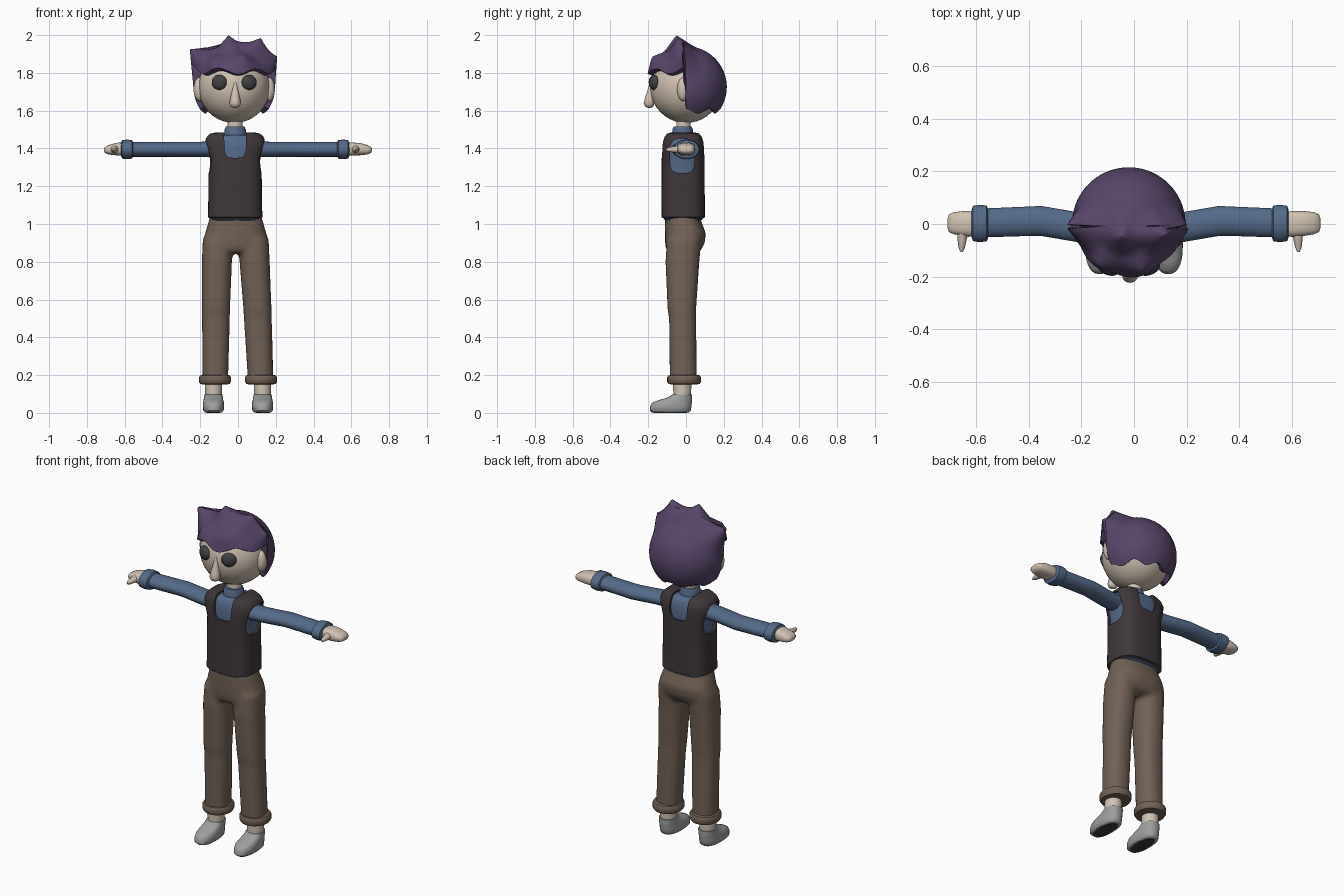
import bpy, bmesh
from math import sin, cos, pi, radians, copysign, acos
from mathutils import Vector, Matrix

cube = bpy.data.objects.get("Cube")
if cube:
    bpy.data.objects.remove(cube)


def material(name, rgb):
    m = bpy.data.materials.new(name)
    m.use_nodes = True
    m.diffuse_color = (*rgb, 1)
    m.node_tree.nodes["Principled BSDF"].inputs["Base Color"].default_value = (*rgb, 1)
    return m


SKIN = material("skin", (0.64, 0.54, 0.45))
HAIR = material("purple hair", (0.095, 0.06, 0.14))
SHIRT = material("blue shirt", (0.09, 0.145, 0.25))
VEST = material("dark vest", (0.05, 0.038, 0.043))
PANTS = material("brown trousers", (0.165, 0.12, 0.092))
SHOE = material("grey shoe", (0.34, 0.35, 0.35))
EYE = material("dark grey eye", (0.055, 0.055, 0.058))
SOLE = material("dark sole", (0.045, 0.04, 0.04))

CX = -0.015  # body centre line


def finish(name, bm, *mats, angle=45):
    bmesh.ops.recalc_face_normals(bm, faces=bm.faces)
    mesh = bpy.data.meshes.new(name)
    bm.to_mesh(mesh)
    bm.free()
    ob = bpy.data.objects.new(name, mesh)
    bpy.context.collection.objects.link(ob)
    for m in mats:
        mesh.materials.append(m)
    smooth(ob, angle)
    return ob


def smooth(ob, angle):
    bpy.ops.object.select_all(action='DESELECT')
    ob.select_set(True)
    bpy.context.view_layer.objects.active = ob
    bpy.ops.object.shade_smooth_by_angle(angle=radians(angle))


def apply_modifier(ob, kind, **settings):
    mod = ob.modifiers.new(kind, kind)
    for key, value in settings.items():
        setattr(mod, key, value)
    bpy.context.view_layer.objects.active = ob
    bpy.ops.object.modifier_apply(modifier=mod.name)


def add_loft(bm, rings, axis='z', n=28, power=2.0):
    """Rings are (position on axis, centre a, centre b, radius a, radius b)."""
    loops = []
    for p, ca, cb, ra, rb in rings:
        loop = []
        for i in range(n):
            t = 2 * pi * i / n
            a = ca + ra * copysign(abs(cos(t)) ** (2 / power), cos(t))
            b = cb + rb * copysign(abs(sin(t)) ** (2 / power), sin(t))
            loop.append(bm.verts.new({'z': (a, b, p), 'x': (p, a, b), 'y': (a, p, b)}[axis]))
        loops.append(loop)
    for lo, hi in zip(loops, loops[1:]):
        for i in range(n):
            j = (i + 1) % n
            bm.faces.new((lo[i], lo[j], hi[j], hi[i]))
    bm.faces.new(loops[0][::-1])
    bm.faces.new(loops[-1])


def loft(name, rings, mat, axis='z', n=28, power=2.0, angle=45):
    bm = bmesh.new()
    add_loft(bm, rings, axis, n, power)
    return finish(name, bm, mat, angle=angle)


def ball(name, loc, scale, mat, turn=0):
    bm = bmesh.new()
    bmesh.ops.create_uvsphere(bm, u_segments=36, v_segments=20, radius=1)
    move = Matrix.Translation(loc) @ Matrix.Rotation(turn, 4, 'Z') @ Matrix.Diagonal((*scale, 1))
    bm.transform(move)
    return finish(name, bm, mat)


# Head, eyes, ears, nose and neck
HEAD = Vector((-0.02, 0, 1.725))
ball("head", HEAD, (0.19, 0.19, 0.19), SKIN)
for side, s in (("left", 1), ("right", -1)):
    ball(side + "_eye", HEAD + Vector((s * 0.079, -0.17, 0.025)), (0.042, 0.024, 0.04), EYE, s * 0.4)
    ball(side + "_ear", HEAD + Vector((s * 0.185, -0.015, -0.012)), (0.03, 0.032, 0.062), SKIN, s * 0.2)
loft("nose", [(1.755, CX, -0.186, 0.004, 0.004), (1.71, CX, -0.189, 0.015, 0.014),
              (1.665, CX, -0.193, 0.026, 0.025), (1.64, CX, -0.196, 0.03, 0.028),
              (1.623, CX, -0.195, 0.024, 0.023), (1.614, CX, -0.194, 0.008, 0.008)], SKIN, n=20, angle=60)
loft("neck", [(1.44, CX, -0.015, 0.04, 0.038), (1.58, CX, -0.012, 0.04, 0.038)], SKIN)

# Hair: a cap with a scalloped edge, long behind the ears, with pulled-out tufts
TUFTS = [((-0.235, -0.01, 0.2), 0.1, 0.5), ((-0.03, -0.05, 0.27), 0.065, 0.45),
         ((0.14, -0.04, 0.255), 0.085, 0.45), ((0.225, -0.02, 0.16), 0.065, 0.45),
         ((0.05, -0.18, 0.16), 0.03, 0.4), ((-0.12, -0.16, 0.14), 0.025, 0.4)]


def hair_point(az, polar, radius):
    d = Vector((sin(az) * sin(polar), -cos(az) * sin(polar), cos(polar)))
    p = d * radius
    for tip, height, width in TUFTS:
        tip = Vector(tip).normalized()
        p += tip * height * max(0, 1 - d.angle(tip) / width) ** 1.4
    return HEAD + p


bm = bmesh.new()
COLS, ROWS = 72, 22
pole = bm.verts.new(hair_point(0, 0, 0.216))
columns = []
for c in range(COLS):
    az = 2 * pi * c / COLS - pi
    if abs(az) < radians(88):
        edge = 0.083 + 0.014 * cos(6 * az + 2.4)
    else:
        edge = -0.128 + 0.012 * cos(8 * az)
    end = acos(edge / 0.216)
    col = [bm.verts.new(hair_point(az, end * r / ROWS, 0.216)) for r in range(1, ROWS + 1)]
    inner = HEAD + (col[-1].co - HEAD).normalized() * 0.183
    columns.append(col + [bm.verts.new(inner)])
for c, col in enumerate(columns):
    nxt = columns[(c + 1) % COLS]
    bm.faces.new((pole, col[0], nxt[0]))
    for r in range(ROWS):
        bm.faces.new((col[r], col[r + 1], nxt[r + 1], nxt[r]))
finish("hair", bm, HAIR, angle=50)

# Shirt body and collar
TORSO = [(1.03, 0.132, 0.104), (1.036, 0.144, 0.115), (1.2, 0.141, 0.114), (1.34, 0.14, 0.114),
         (1.4, 0.158, 0.112), (1.435, 0.163, 0.109), (1.462, 0.15, 0.1), (1.478, 0.132, 0.088),
         (1.484, 0.105, 0.07)]
loft("shirt_body", [(z - 0.012, CX, -0.015, rx * 0.91, ry * 0.89) for z, rx, ry in TORSO], SHIRT, n=40, power=3)
loft("shirt_collar", [(1.44, CX, -0.018, 0.06, 0.058), (1.5, CX, -0.018, 0.056, 0.054),
                      (1.515, CX, -0.018, 0.05, 0.048), (1.515, CX, -0.018, 0.038, 0.036)], SHIRT)

# Vest with neck opening and armholes cut out
vest = loft("vest", [(z, CX, -0.015, rx, ry) for z, rx, ry in TORSO], VEST, n=40, power=3)
neck_cut = loft("neck_cutter", [(-0.3, CX, 1.46, 0.058, 0.11), (0.3, CX, 1.46, 0.058, 0.11)],
                VEST, axis='y', power=4)
arm_cut = loft("armhole_cutter", [(-0.4, -0.02, 1.36, 0.066, 0.09), (0.4, -0.02, 1.36, 0.066, 0.09)],
               VEST, axis='x', power=3.5)
for cutter in (neck_cut, arm_cut):
    cutter.hide_render = True
    apply_modifier(vest, 'BOOLEAN', operation='DIFFERENCE', object=cutter, solver='EXACT')
    bpy.data.objects.remove(cutter)
smooth(vest, 40)

# Arms, cuffs and hands
for side, s in (("left", 1), ("right", -1)):
    def along(rows):
        return [(CX + s * d, y, z, ry, rz) for d, y, z, ry, rz in rows]

    loft(side + "_sleeve", along([(0.1, -0.02, 1.395, 0.058, 0.042), (0.2, -0.012, 1.395, 0.057, 0.04),
                                  (0.34, 0.012, 1.395, 0.057, 0.039), (0.37, 0.011, 1.395, 0.056, 0.039),
                                  (0.56, 0.004, 1.395, 0.055, 0.039)]), SHIRT, axis='x')
    loft(side + "_sleeve_cuff", along([(0.54, 0.002, 1.395, 0.055, 0.038), (0.546, 0.002, 1.395, 0.068, 0.049),
                                       (0.573, 0.002, 1.395, 0.071, 0.052), (0.598, 0.002, 1.395, 0.067, 0.049),
                                       (0.604, 0.002, 1.395, 0.05, 0.036)]), SHIRT, axis='x')
    tip = 0.71 + 0.015 * s
    loft(side + "_hand", along([(0.58, 0, 1.395, 0.042, 0.03), (0.615, 0, 1.397, 0.049, 0.035),
                                (tip - 0.06, 0.002, 1.396, 0.047, 0.032), (tip - 0.025, 0.003, 1.393, 0.042, 0.025),
                                (tip - 0.006, 0.003, 1.392, 0.034, 0.016), (tip, 0.003, 1.392, 0.018, 0.006)]),
         SKIN, axis='x', power=2.6, angle=60)
    tx = CX + s * 0.635
    loft(side + "_thumb", [(-0.02, tx, 1.396, 0.024, 0.024), (-0.055, tx + s * 0.004, 1.395, 0.018, 0.017),
                           (-0.09, tx + s * 0.006, 1.394, 0.012, 0.012), (-0.106, tx + s * 0.006, 1.394, 0.005, 0.005)],
         SKIN, axis='y', n=16, angle=60)

# Trousers: hips and legs fused into one smooth surface
bm = bmesh.new()
add_loft(bm, [(1.05, -0.012, -0.02, 0.134, 0.09), (1.0, -0.012, -0.013, 0.148, 0.099),
              (0.95, -0.012, -0.003, 0.163, 0.109), (0.9, -0.012, -0.006, 0.176, 0.105),
              (0.86, -0.012, -0.013, 0.176, 0.092), (0.845, -0.012, -0.015, 0.16, 0.07)], power=2.4)
for s in (1, -1):
    add_loft(bm, [(0.92, -0.012 + s * 0.095, -0.01, 0.08, 0.092), (0.8, -0.012 + s * 0.1, -0.019, 0.08, 0.09),
                  (0.55, -0.007 + s * 0.11, -0.022, 0.075, 0.076), (0.5, -0.006 + s * 0.111, -0.018, 0.074, 0.072),
                  (0.17, s * 0.12, -0.014, 0.068, 0.072)], power=2.3)
trousers = finish("trousers", bm, PANTS)
apply_modifier(trousers, 'REMESH', mode='VOXEL', voxel_size=0.012)
apply_modifier(trousers, 'SMOOTH', factor=0.5, iterations=8)
smooth(trousers, 60)

# Trouser cuffs, ankles and shoes
for side, s in (("left", 1), ("right", -1)):
    x = s * 0.122
    loft(side + "_trouser_cuff", [(0.15, x, -0.01, 0.058, 0.062), (0.153, x, -0.01, 0.078, 0.083),
                                  (0.165, x, -0.01, 0.085, 0.09), (0.188, x, -0.01, 0.085, 0.09),
                                  (0.198, x, -0.01, 0.079, 0.084), (0.202, x, -0.01, 0.062, 0.066)], PANTS)
    x = s * 0.13
    loft(side + "_ankle", [(0.05, x, -0.02, 0.044, 0.046), (0.18, x, -0.02, 0.046, 0.049)], SKIN)
    loft(side + "_shoe", [(0.003, x, -0.083, 0.045, 0.098), (0.012, x, -0.083, 0.054, 0.108),
                          (0.035, x, -0.081, 0.056, 0.11), (0.055, x, -0.073, 0.055, 0.104),
                          (0.068, x, -0.055, 0.052, 0.088), (0.082, x, -0.032, 0.05, 0.064),
                          (0.098, x, -0.02, 0.048, 0.052)], SHOE, power=2.4)
    loft(side + "_sole", [(0, x, -0.083, 0.036, 0.088), (0.006, x, -0.083, 0.036, 0.088)], SOLE, power=2.4)
